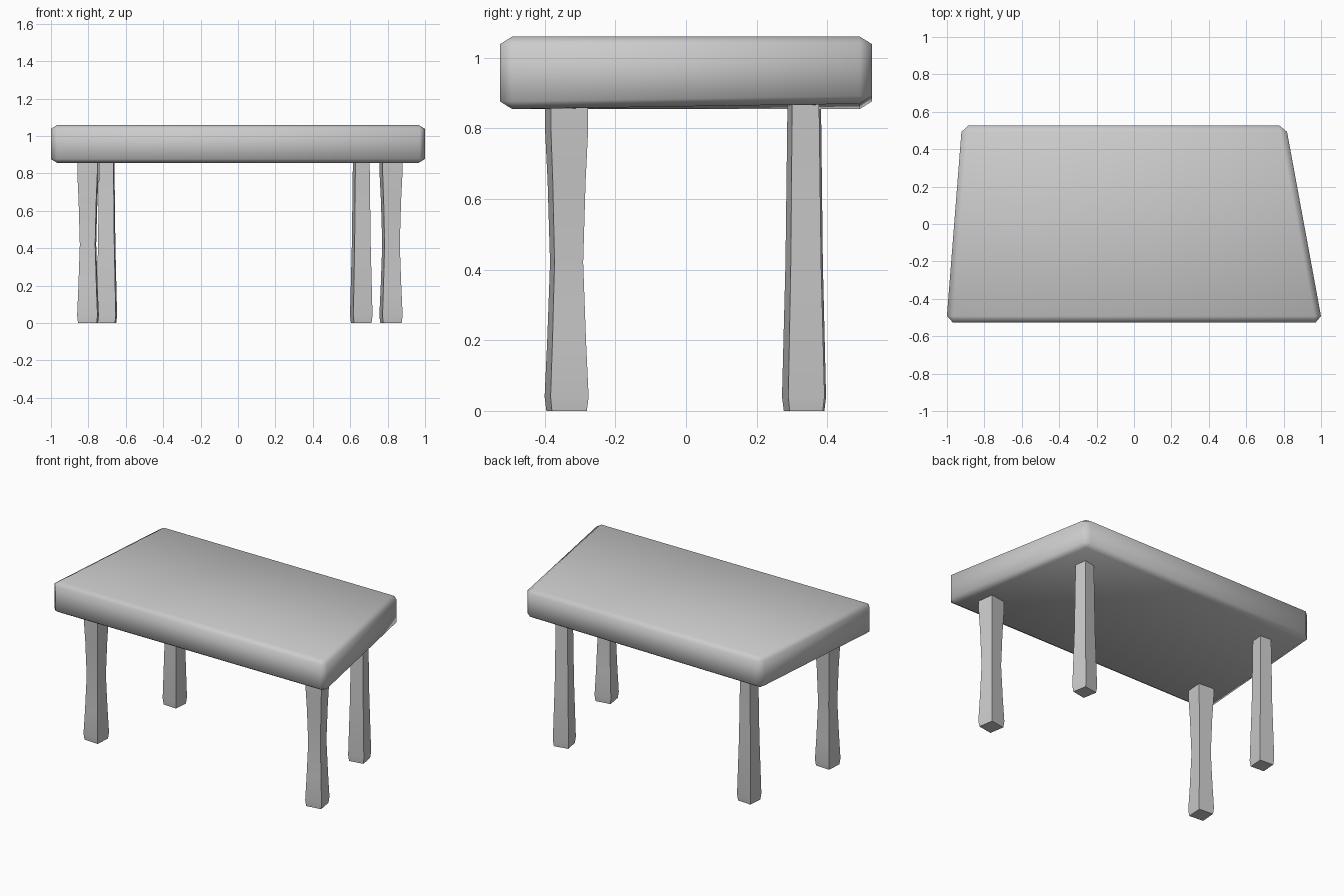
import bpy, bmesh, math
from mathutils import Matrix

old = bpy.data.objects.get("Cube")
if old:
    bpy.data.objects.remove(old, do_unlink=True)

grey = bpy.data.materials.new("warm_grey")
grey.use_nodes = True
colour = (0.6, 0.6, 0.6, 1)
grey.diffuse_color = colour
grey.node_tree.nodes["Principled BSDF"].inputs["Base Color"].default_value = colour


def finish(name, bm, angle):
    bmesh.ops.recalc_face_normals(bm, faces=bm.faces)
    mesh = bpy.data.meshes.new(name)
    bm.to_mesh(mesh)
    bm.free()
    mesh.materials.append(grey)
    obj = bpy.data.objects.new(name, mesh)
    bpy.context.collection.objects.link(obj)
    bpy.ops.object.select_all(action="DESELECT")
    obj.select_set(True)
    bpy.context.view_layer.objects.active = obj
    bpy.ops.object.shade_smooth_by_angle(angle=math.radians(angle))
    return obj


def loft(bm, rings):
    """Join four-sided rings into a closed solid."""
    loops = [[bm.verts.new(p) for p in ring] for ring in rings]
    for low, high in zip(loops, loops[1:]):
        for i in range(4):
            j = (i + 1) % 4
            bm.faces.new((low[i], low[j], high[j], high[i]))
    bm.faces.new(loops[0][::-1])
    bm.faces.new(loops[-1])


# Tabletop: slab tapering to the back, chamfered then flattened in height
SQUASH = 0.62
bottom, top = 0.855, 1.06
outline = [(-1.003, -0.527), (1.006, -0.527), (0.812, 0.527), (-0.92, 0.527)]
bm = bmesh.new()
loft(bm, [[(x, y, z / SQUASH) for x, y in outline] for z in (bottom, top)])
bmesh.ops.bevel(bm, geom=bm.edges[:], offset=0.035, segments=1,
                affect="EDGES", profile=0.5)
bmesh.ops.transform(bm, matrix=Matrix.Scale(SQUASH, 4, (0, 0, 1)), verts=bm.verts)
# the underside lifts slightly at the narrow left back corner
for v in bm.verts:
    if v.co.z < 0.95 and v.co.x > 0.6 and v.co.y > 0.4:
        v.co.z += 0.015
finish("tabletop", bm, 60)

# Legs: front pair waisted, back pair tapering upwards; (height, width)
WAISTED = [(0, 0.1), (0.04, 0.109), (0.2, 0.096), (0.42, 0.082),
           (0.65, 0.094), (0.8, 0.107), (0.87, 0.107)]
TAPERED = [(0, 0.095), (0.04, 0.104), (0.42, 0.087), (0.88, 0.077)]


def leg(name, x, y, turn, profile):
    bm = bmesh.new()
    square = [(-0.5, -0.5), (0.5, -0.5), (0.5, 0.5), (-0.5, 0.5)]
    loft(bm, [[(u * w, v * w, z) for u, v in square] for z, w in profile])
    place = Matrix.Translation((x, y, 0)) @ Matrix.Rotation(math.radians(turn), 4, "Z")
    bmesh.ops.transform(bm, matrix=place, verts=bm.verts)
    finish(name, bm, 40)


leg("front_left_leg", 0.818, -0.338, 9, WAISTED)
leg("front_right_leg", -0.802, -0.338, -4, WAISTED)
leg("back_left_leg", 0.659, 0.332, 10, TAPERED)
leg("back_right_leg", -0.702, 0.341, -4, TAPERED)
